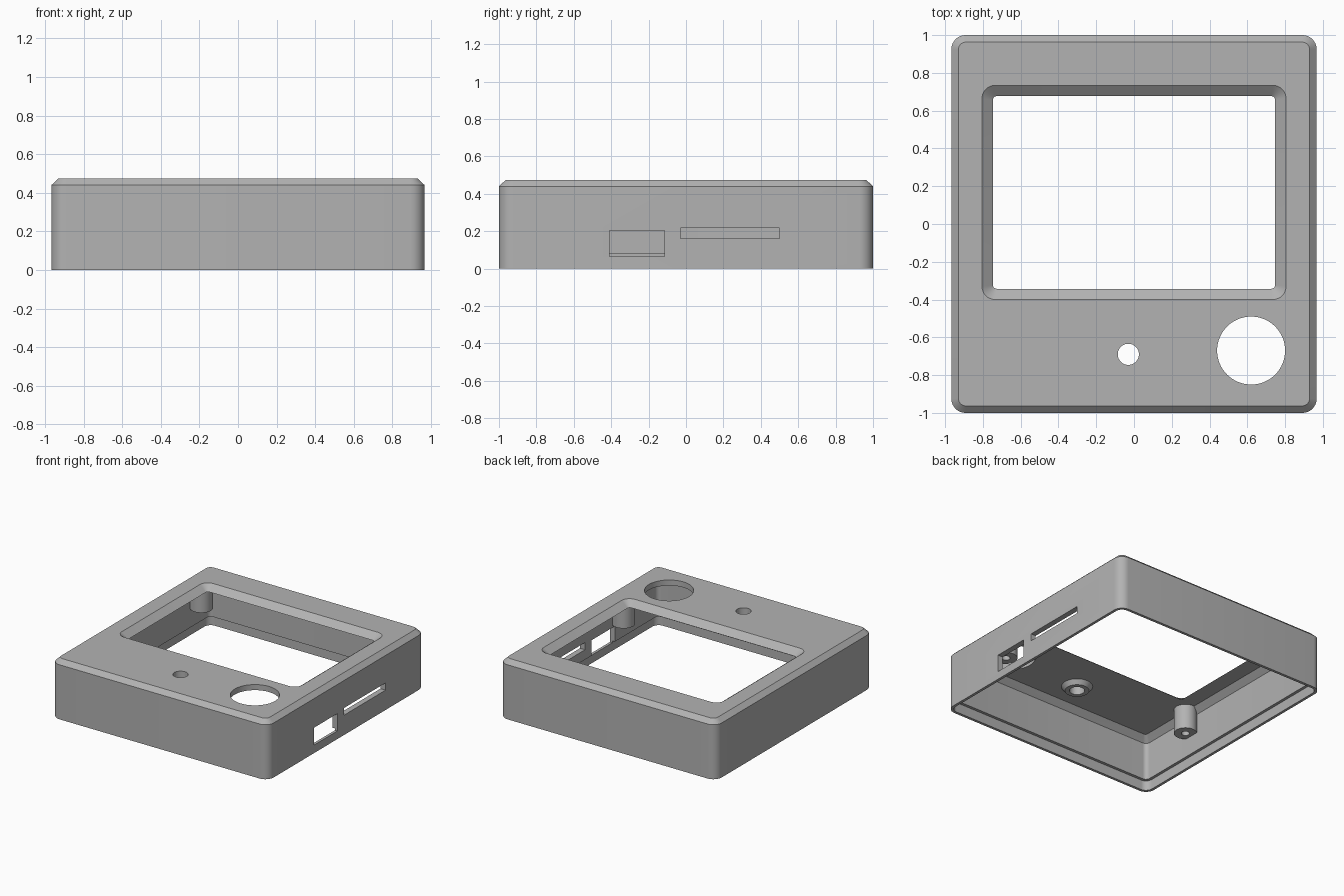
import bpy, bmesh, math

if "Cube" in bpy.data.objects:
    bpy.data.objects.remove(bpy.data.objects["Cube"])

grey = bpy.data.materials.new("plain grey")
grey.use_nodes = True
grey.diffuse_color = (0.45, 0.45, 0.45, 1)
grey.node_tree.nodes["Principled BSDF"].inputs["Base Color"].default_value = (0.45, 0.45, 0.45, 1)


def rounded_rect(hx, hy, r, z, cy=0, seg=8):
    """Loop of points around a rounded rectangle."""
    pts = []
    for q, (sx, sy) in enumerate([(1, 1), (-1, 1), (-1, -1), (1, -1)]):
        for i in range(seg + 1):
            a = math.pi / 2 * (q + i / seg)
            pts.append((sx * (hx - r) + r * math.cos(a),
                        cy + sy * (hy - r) + r * math.sin(a), z))
    return pts


def circle(r, z, n=48):
    return [(r * math.cos(2 * math.pi * i / n), r * math.sin(2 * math.pi * i / n), z)
            for i in range(n)]


def loft(name, loops, closed=False, cap=False, location=(0, 0, 0)):
    """Skin a series of equal loops; closed joins the last loop to the first."""
    bm = bmesh.new()
    rings = [[bm.verts.new(p) for p in loop] for loop in loops]
    pairs = list(zip(rings, rings[1:])) + ([(rings[-1], rings[0])] if closed else [])
    for a, b in pairs:
        n = len(a)
        for i in range(n):
            j = (i + 1) % n
            bm.faces.new((a[i], a[j], b[j], b[i]))
    if cap:
        bm.faces.new(rings[-1])
        bm.faces.new(rings[0])
    bmesh.ops.recalc_face_normals(bm, faces=bm.faces)
    mesh = bpy.data.meshes.new(name)
    bm.to_mesh(mesh)
    bm.free()
    mesh.materials.append(grey)
    obj = bpy.data.objects.new(name, mesh)
    obj.location = location
    bpy.context.collection.objects.link(obj)
    return obj


def box(name, x, y0, y1, z0, z1):
    bm = bmesh.new()
    bmesh.ops.create_cube(bm, size=1)
    for v in bm.verts:
        v.co.x = x + v.co.x * 0.2
        v.co.y = (y0 + y1) / 2 + v.co.y * (y1 - y0)
        v.co.z = (z0 + z1) / 2 + v.co.z * (z1 - z0)
    mesh = bpy.data.meshes.new(name)
    bm.to_mesh(mesh)
    bm.free()
    mesh.materials.append(grey)
    obj = bpy.data.objects.new(name, mesh)
    bpy.context.collection.objects.link(obj)
    return obj


def smooth(obj):
    bpy.ops.object.select_all(action='DESELECT')
    obj.select_set(True)
    bpy.context.view_layer.objects.active = obj
    bpy.ops.object.shade_smooth_by_angle(angle=math.radians(30))


# Case: one closed section swept round, with window, chamfers and bottom lip
top, ceiling, window_y = 0.475, 0.43, 0.167
case = loft("case_shell", [
    rounded_rect(0.805, 0.567, 0.07, top, window_y),
    rounded_rect(0.93, 0.963, 0.04, top),
    rounded_rect(0.967, 1.0, 0.075, 0.44),
    rounded_rect(0.967, 1.0, 0.075, 0),
    rounded_rect(0.945, 0.978, 0.055, 0),
    rounded_rect(0.945, 0.978, 0.055, 0.08),
    rounded_rect(0.922, 0.955, 0.035, 0.08),
    rounded_rect(0.922, 0.955, 0.035, 0.385),
    rounded_rect(0.877, 0.91, 0.02, ceiling),
    rounded_rect(0.747, 0.51, 0.02, ceiling, window_y),
], closed=True)

# Openings: large dial hole, small button hole and two side slots
button = (-0.03, -0.69, 0)
cutters = [
    loft("dial_cutter", [circle(0.18, 0.36, 64), circle(0.18, 0.6, 64)], cap=True,
         location=(0.62, -0.67, 0)),
    loft("button_cutter", [circle(0.056, 0.36), circle(0.056, 0.6)], cap=True, location=button),
    box("port_cutter", 0.95, -0.41, -0.115, 0.065, 0.205),
    box("card_cutter", 0.95, -0.03, 0.5, 0.16, 0.218),
]
for c in cutters:
    c.hide_render = True
    mod = case.modifiers.new(c.name, 'BOOLEAN')
    mod.operation, mod.solver, mod.object = 'DIFFERENCE', 'EXACT', c
bpy.context.view_layer.update()
cut_mesh = bpy.data.meshes.new_from_object(
    case.evaluated_get(bpy.context.evaluated_depsgraph_get()))
case.modifiers.clear()
case.data = cut_mesh
for c in cutters:
    bpy.data.objects.remove(c)
smooth(case)

# Tapered collar under the button hole
smooth(loft("button_collar", [circle(0.12, 0.435), circle(0.09, 0.395),
                              circle(0.056, 0.395), circle(0.056, 0.435)],
            closed=True, location=button))

# Screw posts beside the window corners, each with a blind pilot hole
for side, sx in (("left", 1), ("right", -1)):
    for end, y in (("front", -0.44), ("back", 0.77)):
        smooth(loft(f"screw_post_{end}_{side}",
                    [circle(0.085, 0.44), circle(0.085, 0.23),
                     circle(0.03, 0.23), circle(0.03, 0.38)],
                    cap=True, location=(sx * 0.865, y, 0)))
